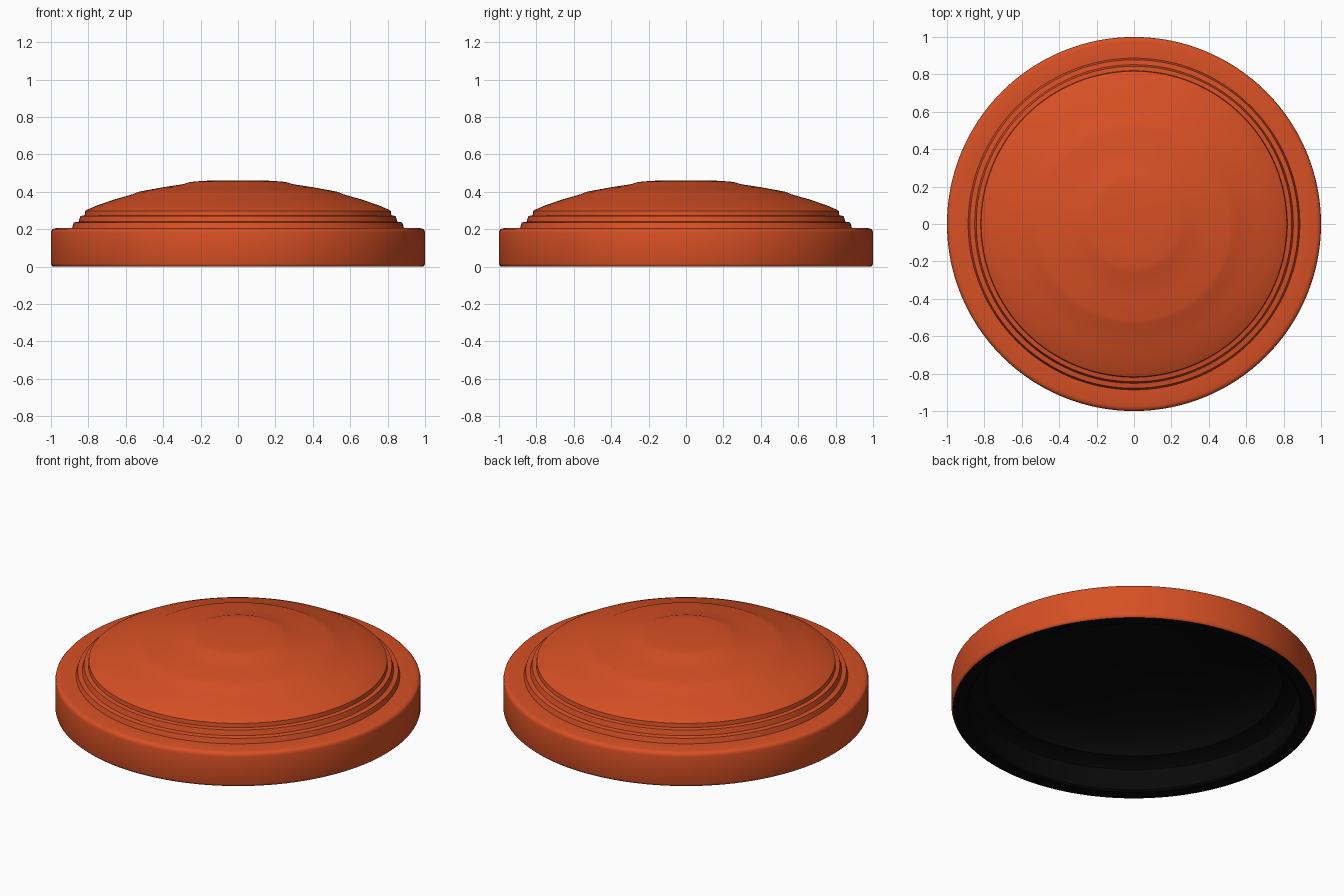
import bpy
import bmesh
import math

cube = bpy.data.objects.get("Cube")
if cube:
    bpy.data.objects.remove(cube, do_unlink=True)


def make_material(name, color):
    mat = bpy.data.materials.new(name)
    mat.use_nodes = True
    rgba = (*color, 1.0)
    mat.diffuse_color = rgba
    bsdf = mat.node_tree.nodes["Principled BSDF"]
    bsdf.inputs["Base Color"].default_value = rgba
    bsdf.inputs["Roughness"].default_value = 0.6
    return mat


def revolve(bm, profile, material_index, steps=128):
    """Spin an (r, z) profile around the z axis."""
    before = set(bm.faces)
    verts = [bm.verts.new((r, 0, z)) for r, z in profile]
    edges = [bm.edges.new(pair) for pair in zip(verts, verts[1:])]
    bmesh.ops.spin(bm, geom=verts + edges, cent=(0, 0, 0), axis=(0, 0, 1),
                   angle=math.tau, steps=steps, use_duplicate=False)
    for face in set(bm.faces) - before:
        face.material_index = material_index


# Outer skin: domed crown, three steps, flat shoulder, upright rim
outer = [(0, 0.46), (0.16, 0.459), (0.23, 0.455), (0.265, 0.45), (0.29, 0.441),
         (0.40, 0.424), (0.51, 0.404), (0.535, 0.399), (0.56, 0.387),
         (0.66, 0.359), (0.75, 0.328), (0.80, 0.307), (0.817, 0.298),
         (0.82, 0.274), (0.843, 0.27), (0.852, 0.24), (0.878, 0.236),
         (0.887, 0.207), (0.975, 0.205), (0.99, 0.201), (0.997, 0.193),
         (1, 0.18), (1, 0.015), (0.997, 0.006), (0.99, 0)]

# Hollow underside: bottom lip, inner wall, shallow ceiling
inner = [(0.99, 0), (0.92, 0), (0.91, 0.008), (0.90, 0.13), (0.885, 0.145),
         (0.81, 0.165), (0.77, 0.23), (0.66, 0.28), (0.54, 0.315),
         (0.40, 0.35), (0.27, 0.375), (0.15, 0.384), (0, 0.385)]

bm = bmesh.new()
revolve(bm, outer, 0)
revolve(bm, inner, 1)
bmesh.ops.remove_doubles(bm, verts=bm.verts, dist=0.0005)
bmesh.ops.recalc_face_normals(bm, faces=bm.faces)
mesh = bpy.data.meshes.new("target_disc")
bm.to_mesh(mesh)
bm.free()

mesh.materials.append(make_material("orange paint", (0.68, 0.08, 0.018)))
mesh.materials.append(make_material("black underside", (0.0025, 0.0025, 0.0025)))

disc = bpy.data.objects.new("target_disc", mesh)
bpy.context.collection.objects.link(disc)
bpy.ops.object.select_all(action="DESELECT")
disc.select_set(True)
bpy.context.view_layer.objects.active = disc
bpy.ops.object.shade_smooth_by_angle(angle=math.radians(35))
